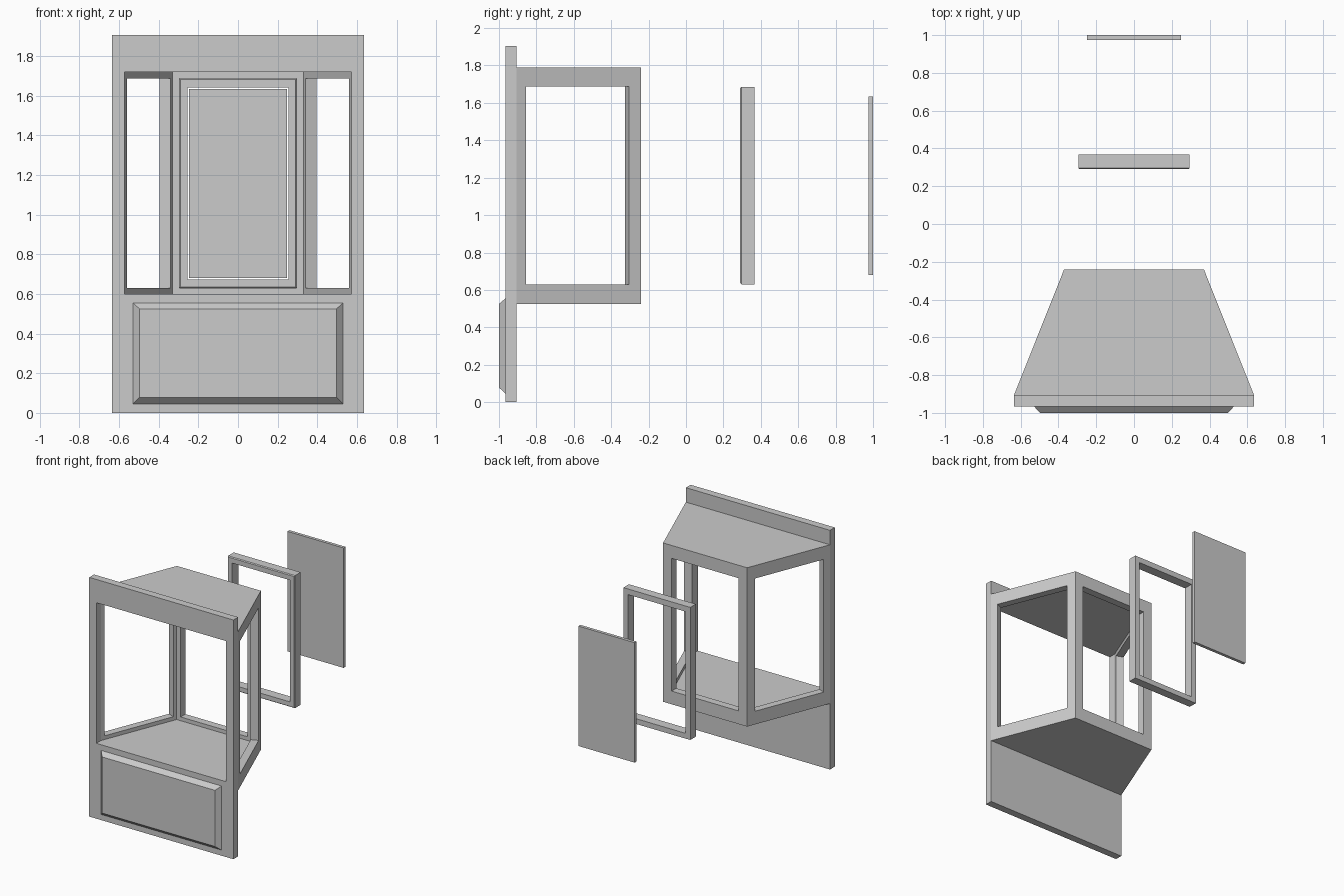
import bpy, bmesh
from mathutils import Vector

if "Cube" in bpy.data.objects:
    bpy.data.objects.remove(bpy.data.objects["Cube"])


def loft(name, *rings):
    """Solid skinned between matching rings of points, capped at both ends."""
    bm = bmesh.new()
    rows = [[bm.verts.new(p) for p in ring] for ring in rings]
    n = len(rows[0])
    bm.faces.new(rows[0])
    bm.faces.new(rows[-1])
    for a, b in zip(rows, rows[1:]):
        for i in range(n):
            j = (i + 1) % n
            bm.faces.new((a[i], a[j], b[j], b[i]))
    bmesh.ops.recalc_face_normals(bm, faces=bm.faces)
    mesh = bpy.data.meshes.new(name)
    bm.to_mesh(mesh)
    bm.free()
    obj = bpy.data.objects.new(name, mesh)
    bpy.context.collection.objects.link(obj)
    return obj


def rect(hx, z0, z1, y):
    return [(-hx, y, z0), (hx, y, z0), (hx, y, z1), (-hx, y, z1)]


def slab(name, hx, y0, y1, z0, z1):
    return loft(name, rect(hx, z0, z1, y0), rect(hx, z0, z1, y1))


def prism(name, outline, z0, z1):
    return loft(name, *[[(x, y, z) for x, y in outline] for z in (z0, z1)])


def cut(obj, *cutters):
    """Subtract the cutters, bake the result and drop the cutters."""
    for c in cutters:
        c.hide_render = True
        m = obj.modifiers.new("cut", "BOOLEAN")
        m.operation, m.solver, m.object = "DIFFERENCE", "EXACT", c
    dg = bpy.context.evaluated_depsgraph_get()
    baked = bpy.data.meshes.new_from_object(obj.evaluated_get(dg))
    obj.modifiers.clear()
    obj.data = baked
    for c in cutters:
        bpy.data.objects.remove(c)


# Front wall with its large opening
wall = slab("front_wall", 0.635, -0.965, -0.905, 0, 1.905)
cut(wall, slab("wall_cutter", 0.572, -1.1, -0.8, 0.6, 1.72))

# Bevelled panel below the opening
loft("raised_panel", rect(0.53, 0.045, 0.555, -0.965), rect(0.497, 0.078, 0.525, -1.0))

# Hollow trapezoid bay, open to the front
front, back = Vector((0.635, -0.905)), Vector((0.37, -0.24))
along = (back - front).normalized()
normal = Vector((along.y, -along.x))
slope = along.x / along.y


def side_x(y, inset=0):
    return front.x + (y - front.y) * slope - inset / normal.x


def trapezoid(y0, y1, inset=0):
    a, b = side_x(y0, inset), side_x(y1, inset)
    return [(-a, y0), (a, y0), (b, y1), (-b, y1)]


bay = prism("bay_shell", trapezoid(front.y, back.y), 0.525, 1.79)
cutters = [prism("hollow_cutter", trapezoid(-1.0, -0.30, 0.059), 0.6, 1.72),
           slab("back_window_cutter", 0.295, -0.36, -0.15, 0.63, 1.687)]

# Side windows, cut square to the slanted walls
for s in (-1, 1):
    a, b = (Vector((side_x(y), y)) for y in (-0.855, -0.305))
    corners = [a - normal * 0.1, a + normal * 0.1, b + normal * 0.1, b - normal * 0.1]
    cutters.append(prism("side_window_cutter", [(s * p.x, p.y) for p in corners], 0.63, 1.687))
cut(bay, *cutters)

# Separate window frame with a fine front chamfer
frame = loft("window_frame", rect(0.289, 0.636, 1.68, 0.29),
             rect(0.295, 0.63, 1.686, 0.297), rect(0.295, 0.63, 1.686, 0.367))
cut(frame, slab("frame_cutter", 0.254, 0.2, 0.45, 0.672, 1.641))

# Pane behind the frame
slab("window_pane", 0.248, 0.975, 1.0, 0.679, 1.634)
